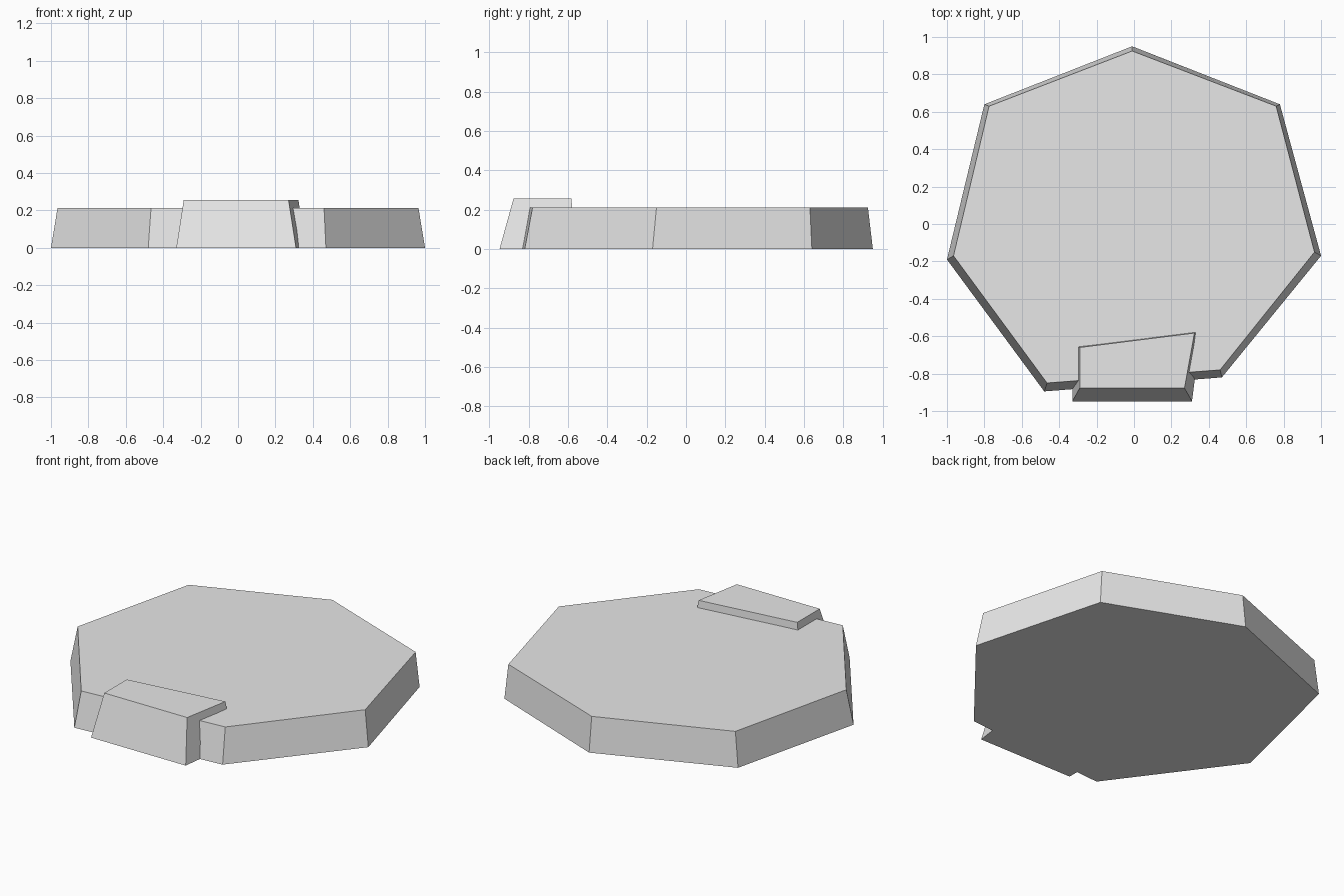
import bpy
import bmesh

cube = bpy.data.objects.get("Cube")
if cube:
    bpy.data.objects.remove(cube, do_unlink=True)

# One plain grey for everything
GREY = (0.8, 0.8, 0.8, 1)
stone = bpy.data.materials.new("light grey")
stone.use_nodes = True
stone.diffuse_color = GREY
stone.node_tree.nodes["Principled BSDF"].inputs["Base Color"].default_value = GREY


def tapered_slab(name, base, top, height):
    """Closed slab between a base outline and a matching, smaller top outline."""
    bm = bmesh.new()
    low = [bm.verts.new((x, y, 0)) for x, y in base]
    high = [bm.verts.new((x, y, height)) for x, y in top]
    bm.faces.new(low)
    bm.faces.new(high)
    for i in range(len(low)):
        j = (i + 1) % len(low)
        bm.faces.new((low[i], low[j], high[j], high[i]))
    bmesh.ops.recalc_face_normals(bm, faces=bm.faces)
    mesh = bpy.data.meshes.new(name)
    bm.to_mesh(mesh)
    bm.free()
    mesh.materials.append(stone)
    obj = bpy.data.objects.new(name, mesh)
    bpy.context.collection.objects.link(obj)
    return obj


# Seven-sided platform with sloping sides
tapered_slab(
    "platform",
    [(-0.01, 0.95), (0.78, 0.64), (1, -0.17), (0.47, -0.82),
     (-0.48, -0.895), (-1, -0.19), (-0.8, 0.64)],
    [(-0.01, 0.925), (0.76, 0.63), (0.965, -0.15), (0.46, -0.78),
     (-0.465, -0.85), (-0.965, -0.17), (-0.775, 0.63)],
    0.212)

# Raised block set into the front edge
tapered_slab(
    "front_block",
    [(-0.33, -0.948), (0.31, -0.948), (0.36, -0.56), (-0.33, -0.64)],
    [(-0.29, -0.877), (0.27, -0.877), (0.323, -0.583), (-0.29, -0.66)],
    0.256)
